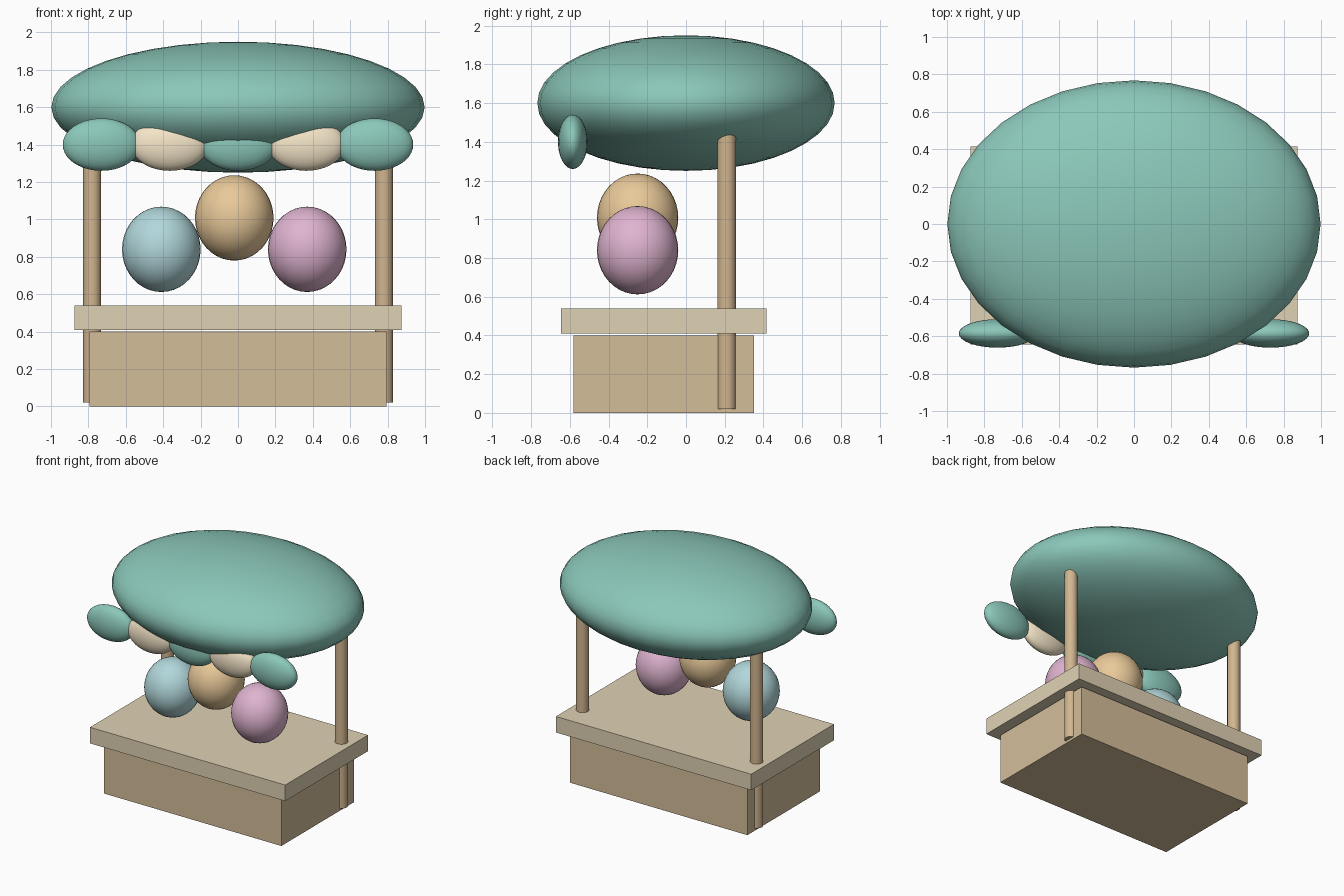
import bpy

if "Cube" in bpy.data.objects:
    bpy.data.objects.remove(bpy.data.objects["Cube"])


def material(name, rgb):
    # sRGB 0-255 to linear viewport colour
    mat = bpy.data.materials.new(name)
    mat.diffuse_color = [(c / 255) ** 2.2 for c in rgb] + [1]
    mat.use_nodes = True
    mat.node_tree.nodes["Principled BSDF"].inputs["Base Color"].default_value = mat.diffuse_color
    return mat


teal = material("teal", (138, 198, 184))
cream = material("cream", (246, 230, 200))
wood = material("wood", (210, 188, 152))
pale_wood = material("pale_wood", (222, 208, 178))
post_wood = material("post_wood", (208, 180, 142))
blue = material("blue", (176, 214, 218))
orange = material("orange", (232, 200, 152))
pink = material("pink", (222, 178, 206))


def finish(name, scale, mat, smooth=True):
    obj = bpy.context.object
    obj.name = name
    obj.scale = scale
    bpy.ops.object.transform_apply(location=False, rotation=False, scale=True)
    if smooth:
        bpy.ops.object.shade_smooth_by_angle()
    obj.data.materials.append(mat)


def ellipsoid(name, centre, radii, mat):
    bpy.ops.mesh.primitive_uv_sphere_add(segments=32, ring_count=20, radius=1, location=centre)
    finish(name, radii, mat)


def box(name, low, high, mat):
    centre = [(a + b) / 2 for a, b in zip(low, high)]
    bpy.ops.mesh.primitive_cube_add(size=1, location=centre)
    finish(name, [b - a for a, b in zip(low, high)], mat, smooth=False)


# Stall body and counter slab
box("base", (-0.795, -0.58, 0), (0.795, 0.35, 0.4), wood)
box("counter", (-0.875, -0.645, 0.41), (0.875, 0.415, 0.54), pale_wood)

# Rear posts running from near the ground up into the canopy
for side, x in (("left", -0.78), ("right", 0.78)):
    bpy.ops.mesh.primitive_cylinder_add(vertices=24, radius=0.048, depth=1.56,
                                        location=(x, 0.21, 0.8))
    finish(side + "_post", (1, 1, 1), post_wood)

# Puffy canopy
ellipsoid("canopy", (0, 0, 1.6), (0.998, 0.768, 0.35), teal)

# Scalloped valance in alternating colours
for i in range(5):
    ellipsoid(f"valance_scallop_{i + 1}", (0.365 * (i - 2), -0.585, 1.4),
              (0.207, 0.076, 0.14), cream if i % 2 else teal)

# Three floating balls above the counter
for name, x, z, mat in (("blue_ball", -0.41, 0.84, blue),
                        ("orange_ball", -0.02, 1.008, orange),
                        ("pink_ball", 0.37, 0.84, pink)):
    ellipsoid(name, (x, -0.25, z), (0.21, 0.21, 0.228), mat)
